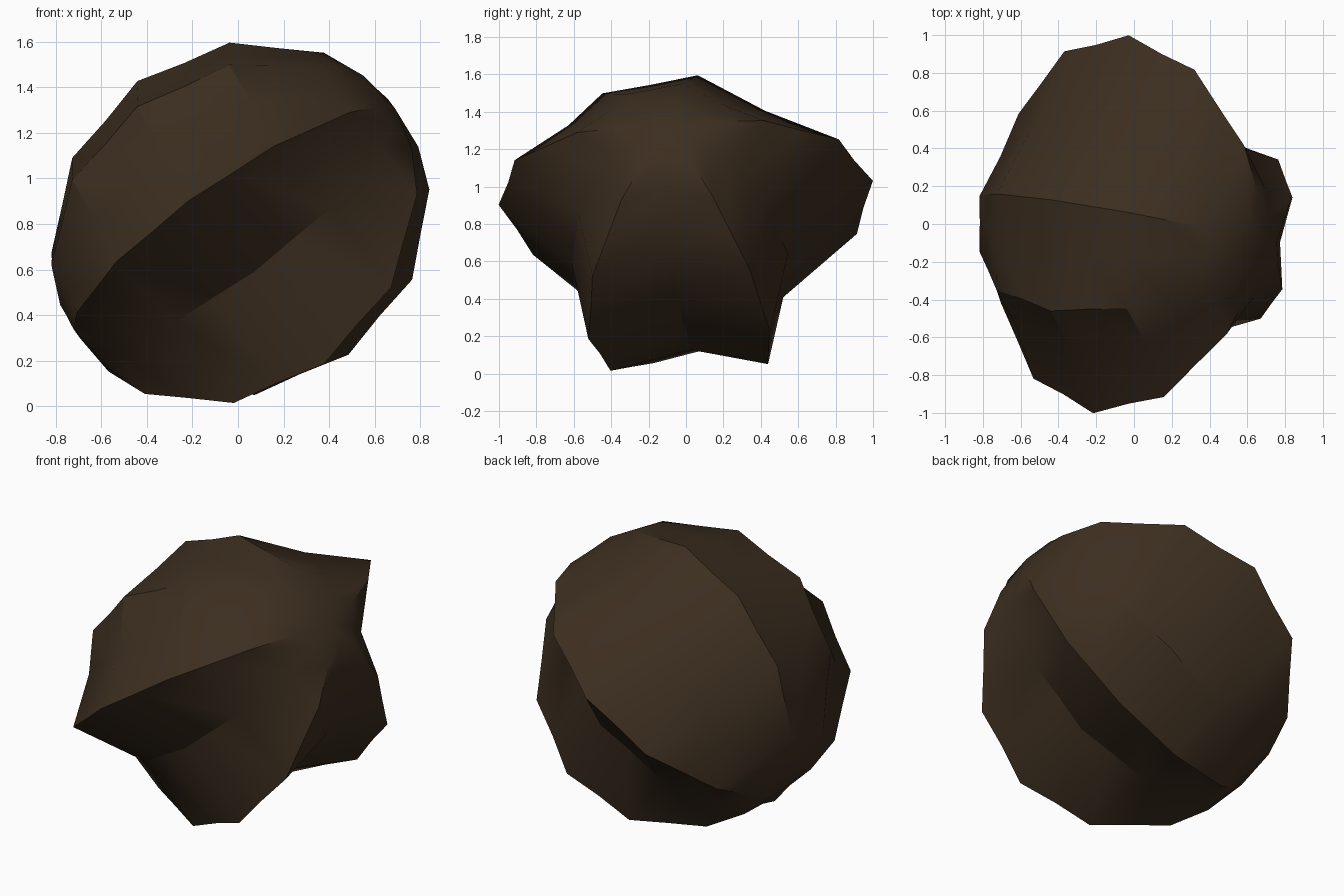
import bpy, bmesh
from math import radians, cos, sin
from mathutils import Vector

if "Cube" in bpy.data.objects:
    bpy.data.objects.remove(bpy.data.objects["Cube"])

# tilted axis of the pod and its cross-section directions
axis = Vector((0.801, -0.113, 0.587)).normalized()
side = (Vector((0, 1, 0)) - axis * axis.y).normalized()
up = axis.cross(side)
centre = Vector((0, 0, 0.8))

# star cross-section: (angle, radius), ridges alternating with valleys
section = [(11.4, 1.026), (40, 0.715), (80.4, 0.777), (102.4, 0.735),
           (124.4, 0.82), (146.3, 0.81), (168.2, 1.03), (199, 0.65),
           (233.8, 0.89), (267.5, 0.60), (301.2, 0.875), (336, 0.60)]

# profile along the axis: (distance, scale), mirrored to the other half
half = [(0.215, 0.925), (0.43, 0.866), (0.588, 0.68), (0.745, 0.5), (0.83, 0.259)]
profile = [(-d, s) for d, s in reversed(half)] + [(0, 1)] + half
pole = 0.86

bm = bmesh.new()
rings = []
for d, s in profile:
    rings.append([bm.verts.new(centre + axis * d + (side * cos(radians(a)) + up * sin(radians(a))) * r * s)
                  for a, r in section])
n = len(section)

# ribbed body
for lo, hi in zip(rings, rings[1:]):
    for i in range(n):
        j = (i + 1) % n
        bm.faces.new((lo[i], lo[j], hi[j], hi[i]))

# pointed ends
for ring, d in ((rings[0], -pole), (rings[-1], pole)):
    tip = bm.verts.new(centre + axis * d)
    for i in range(n):
        bm.faces.new((ring[i], ring[(i + 1) % n], tip))

bmesh.ops.recalc_face_normals(bm, faces=bm.faces)
mesh = bpy.data.meshes.new("star_pod")
bm.to_mesh(mesh)
bm.free()
pod = bpy.data.objects.new("star_pod", mesh)
bpy.context.collection.objects.link(pod)

# dark brown shell
mat = bpy.data.materials.new("dark_brown")
mat.diffuse_color = (0.045, 0.027, 0.014, 1)
mat.use_nodes = True
mat.node_tree.nodes["Principled BSDF"].inputs["Base Color"].default_value = mat.diffuse_color
mesh.materials.append(mat)

bpy.context.view_layer.objects.active = pod
pod.select_set(True)
bpy.ops.object.shade_smooth_by_angle(angle=radians(30))
